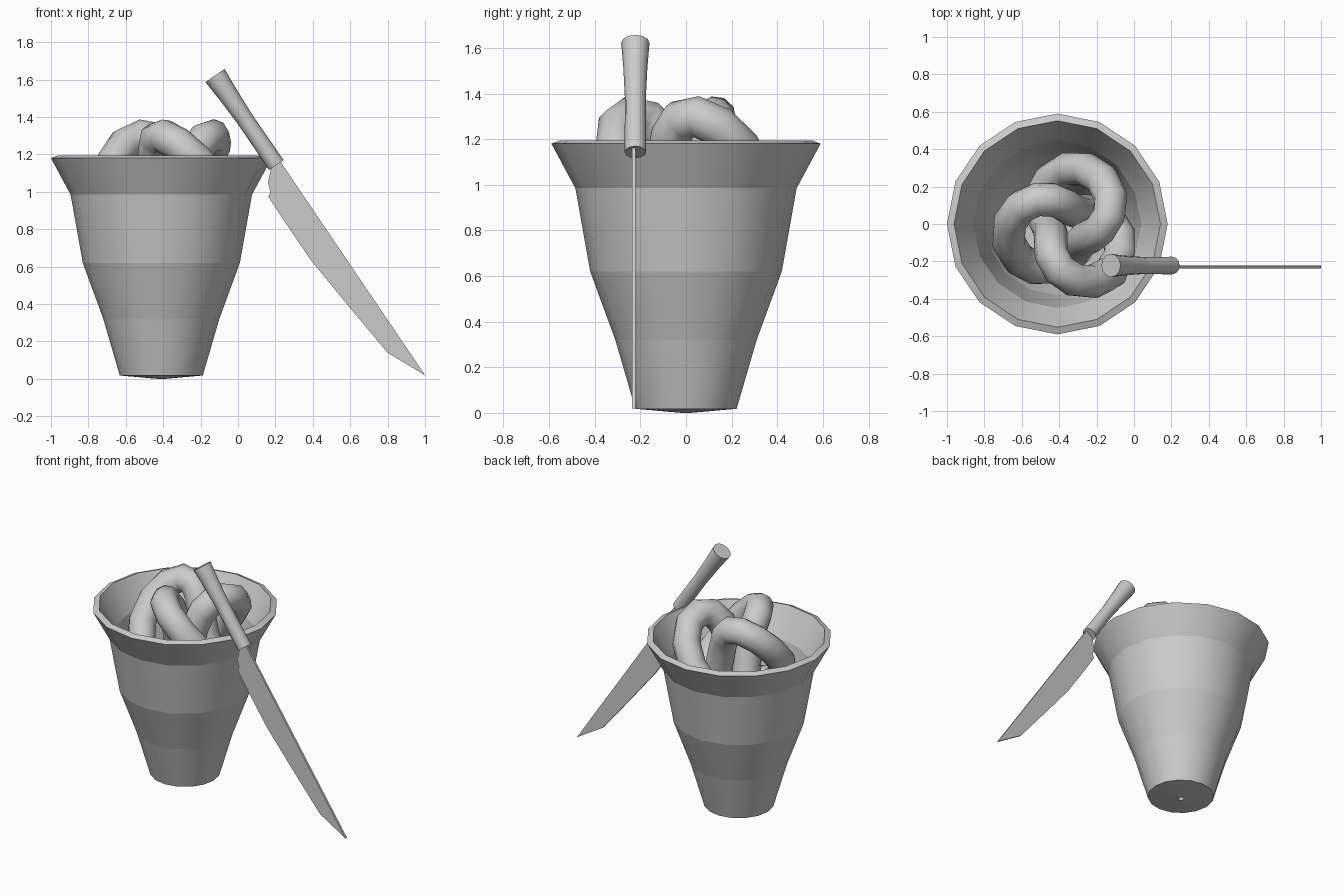
import bpy, bmesh
from math import sin, cos, pi, radians, atan2, hypot

if "Cube" in bpy.data.objects:
    bpy.data.objects.remove(bpy.data.objects["Cube"])


def finish(name, bm, angle=None):
    bmesh.ops.recalc_face_normals(bm, faces=bm.faces)
    mesh = bpy.data.meshes.new(name)
    bm.to_mesh(mesh)
    bm.free()
    obj = bpy.data.objects.new(name, mesh)
    bpy.context.collection.objects.link(obj)
    if angle:
        smooth(obj, angle)
    return obj


def smooth(obj, angle):
    bpy.ops.object.select_all(action='DESELECT')
    obj.select_set(True)
    bpy.context.view_layer.objects.active = obj
    bpy.ops.object.shade_smooth_by_angle(angle=radians(angle))


def lathe(name, profile, sides, closed, angle):
    """Revolve (radius, height) points about z; ring edges stay crisp."""
    bm = bmesh.new()
    rings = [[bm.verts.new((r * cos(2 * pi * i / sides), r * sin(2 * pi * i / sides), z))
              for i in range(sides)] for r, z in profile]
    pairs = list(zip(rings, rings[1:]))
    if closed:
        pairs.append((rings[-1], rings[0]))
    for a, b in pairs:
        for i in range(sides):
            j = (i + 1) % sides
            bm.faces.new((a[i], a[j], b[j], b[i]))
    if not closed:
        bm.faces.new(rings[0])
        bm.faces.new(rings[-1])
    for ring in rings:
        for i in range(sides):
            e = bm.edges.get((ring[i], ring[(i + 1) % sides]))
            if e:
                e.smooth = False
    return finish(name, bm, angle)


# Flared pot: outer wall going up, rim, inner wall going down, drain hole
pot = lathe("pot", [(0.02, 0.0), (0.222, 0.018), (0.31, 0.32), (0.42, 0.62),
                    (0.485, 0.985), (0.59, 1.18),
                    (0.552, 1.195), (0.447, 1.0), (0.38, 0.63), (0.272, 0.335),
                    (0.19, 0.055), (0.02, 0.04)], 16, True, 35)
pot.location = (-0.41, 0, 0)

# Three-lobed knot sitting in the pot
N, R, r, h, zc = 39, 0.213, 0.115, 0.25, 1.05
curve = bpy.data.curves.new("knot", 'CURVE')
curve.dimensions = '3D'
curve.bevel_depth = 0.091
curve.bevel_resolution = 3
spline = curve.splines.new('POLY')
spline.points.add(N - 1)
spline.use_cyclic_u = True
for i, p in enumerate(spline.points):
    t = 2 * pi * i / N
    rho, a = R + r * cos(3 * t), radians(73) - 2 * t
    p.co = (-0.35 + rho * cos(a), -0.022 + rho * sin(a), zc + h * sin(3 * t), 1)
knot = bpy.data.objects.new("knot", curve)
bpy.context.collection.objects.link(knot)
bpy.context.view_layer.objects.active = knot
knot.select_set(True)
bpy.ops.object.convert(target='MESH')
smooth(bpy.context.view_layer.objects.active, 60)

# Knife handle, leaning on the rim
lo, hi = (0.205, 1.143), (-0.123, 1.622)
dx, dz = hi[0] - lo[0], hi[1] - lo[1]
L = hypot(dx, dz)
handle = lathe("knife_handle", [(0.047, 0), (0.046, 0.5 * L), (0.053, 0.78 * L),
                                (0.062, L)], 12, False, 35)
handle.location = (lo[0], -0.222, lo[1])
handle.rotation_euler = (0, atan2(dx, dz), 0)

# Knife blade: outline in the x-z plane, extruded to a thin slab
outline = [(0.225, 1.17), (0.18, 1.14), (0.16, 1.05), (0.173, 1.0), (0.163, 0.973),
           (0.243, 0.85), (0.393, 0.63), (0.60, 0.378), (0.80, 0.139),
           (0.99, 0.025), (1.0, 0.02), (0.238, 1.145)]
bm = bmesh.new()
face = bm.faces.new([bm.verts.new((x, -0.237, z)) for x, z in outline])
ext = bmesh.ops.extrude_face_region(bm, geom=[face])
bmesh.ops.translate(bm, vec=(0, 0.015, 0),
                    verts=[v for v in ext["geom"] if isinstance(v, bmesh.types.BMVert)])
finish("knife_blade", bm)
